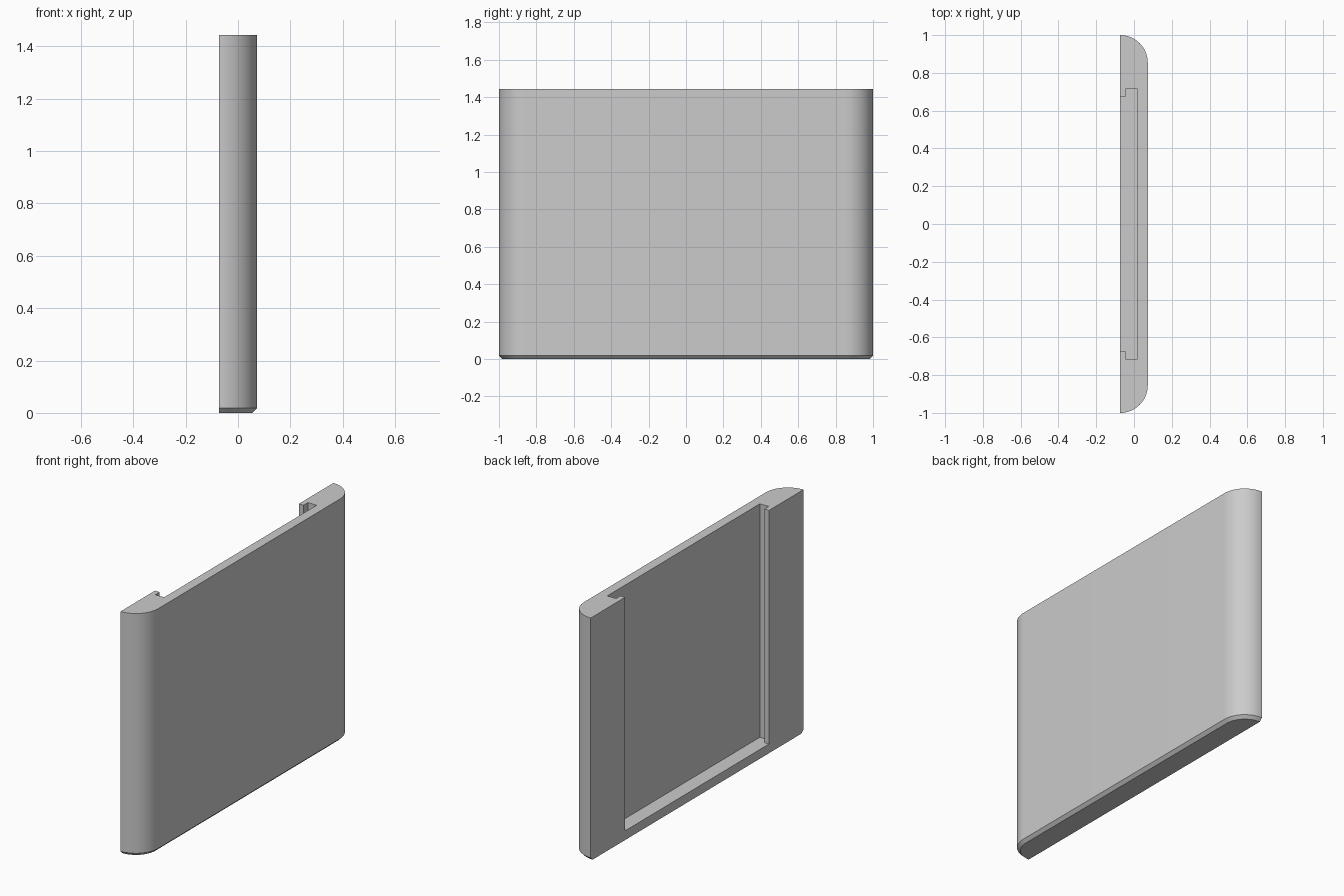
import bpy, bmesh, math

if "Cube" in bpy.data.objects:
    bpy.data.objects.remove(bpy.data.objects["Cube"])

BACK, FRONT = -0.073, 0.073       # flat open side and closed side in x
HEIGHT, CHAMFER = 1.444, 0.018
RADIUS = FRONT - BACK             # rounded vertical corners
STEPS = 16


def outline(inset):
    """Cross-section with two quarter-round corners, pulled in by inset."""
    r, c = RADIUS - inset, 1 - RADIUS
    arc = [(math.cos(i / STEPS * math.pi / 2) * r, math.sin(i / STEPS * math.pi / 2) * r)
           for i in range(STEPS + 1)]
    low = [(BACK + y, -c - x) for x, y in arc]
    high = [(BACK + y, c + x) for x, y in reversed(arc)]
    return low + high


def loft(name, rings):
    """Solid from stacked (outline, z) rings."""
    bm = bmesh.new()
    loops = [[bm.verts.new((x, y, z)) for x, y in pts] for pts, z in rings]
    n = len(loops[0])
    for a, b in zip(loops, loops[1:]):
        for i in range(n):
            j = (i + 1) % n
            bm.faces.new((a[i], a[j], b[j], b[i]))
    bm.faces.new(loops[0][::-1])
    bm.faces.new(loops[-1])
    bmesh.ops.recalc_face_normals(bm, faces=bm.faces)
    mesh = bpy.data.meshes.new(name)
    bm.to_mesh(mesh)
    bm.free()
    obj = bpy.data.objects.new(name, mesh)
    bpy.context.collection.objects.link(obj)
    return obj


# Rounded shell with a chamfered bottom edge
shell = loft("holder_shell", [(outline(CHAMFER), 0), (outline(0), CHAMFER), (outline(0), HEIGHT)])
grey = bpy.data.materials.new("light grey")
grey.diffuse_color = (0.6, 0.6, 0.6, 1)
grey.use_nodes = True
grey.node_tree.nodes["Principled BSDF"].inputs["Base Color"].default_value = grey.diffuse_color
shell.data.materials.append(grey)

# Stepped slot, open at the top and back, leaving a retaining lip on each side
half = [(BACK - 0.05, 0.676), (-0.042, 0.676), (-0.042, 0.717), (0.016, 0.717)]
slot = [(x, -y) for x, y in half] + half[::-1]
cutter = loft("slot_cutter", [(slot, 0.055), (slot, HEIGHT + 0.1)])
cutter.hide_render = True

cut = shell.modifiers.new("slot", 'BOOLEAN')
cut.operation = 'DIFFERENCE'
cut.solver = 'EXACT'
cut.object = cutter
bpy.context.view_layer.objects.active = shell
shell.select_set(True)
bpy.ops.object.modifier_apply(modifier=cut.name)
bpy.data.objects.remove(cutter)

bpy.ops.object.shade_smooth_by_angle(angle=math.radians(30))
